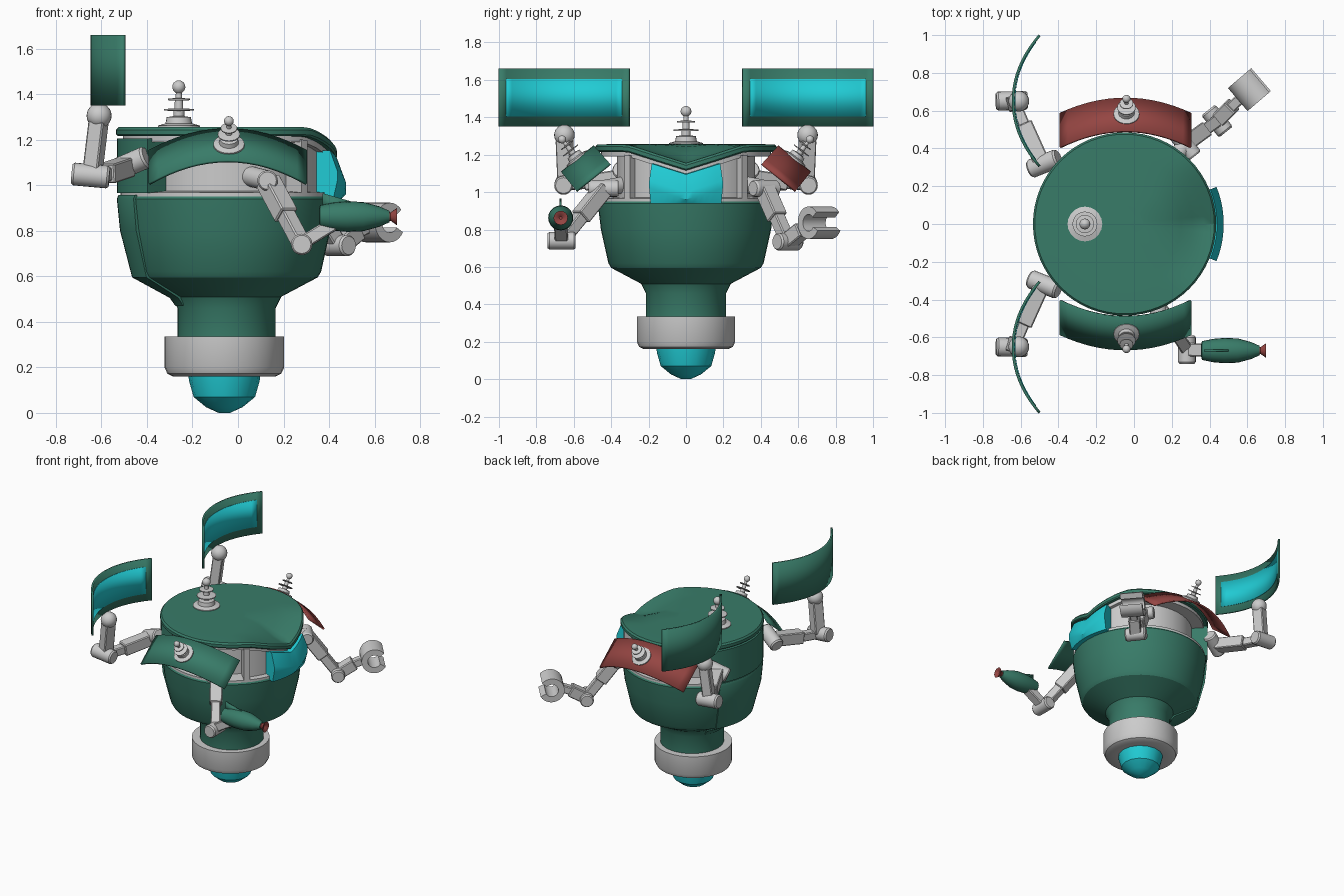
import bpy, bmesh, math
from mathutils import Vector, Matrix

if "Cube" in bpy.data.objects:
    bpy.data.objects.remove(bpy.data.objects["Cube"])

def material(name, col):
    m = bpy.data.materials.new(name)
    m.diffuse_color = (*col, 1)
    m.use_nodes = True
    m.node_tree.nodes["Principled BSDF"].inputs["Base Color"].default_value = m.diffuse_color
    return m

GREEN = material("green", (0.04, 0.2, 0.14))
CYAN = material("cyan", (0.015, 0.6, 0.66))
RED = material("red", (0.3, 0.06, 0.055))
CX = -0.05  # body axis

def finish(name, bm, mat=None, matrix=None):
    bmesh.ops.recalc_face_normals(bm, faces=bm.faces)
    me = bpy.data.meshes.new(name)
    bm.to_mesh(me)
    bm.free()
    if mat:
        me.materials.append(mat)
    ob = bpy.data.objects.new(name, me)
    bpy.context.collection.objects.link(ob)
    if matrix:
        ob.matrix_world = matrix
    return ob

def skin(bm, rows, wrap_rows, wrap_cols):
    """Quads between rows of vertices."""
    n, k = len(rows), len(rows[0])
    for i in range(n if wrap_rows else n - 1):
        for j in range(k if wrap_cols else k - 1):
            a, b = rows[i], rows[(i + 1) % n]
            bm.faces.new((a[j], a[(j + 1) % k], b[(j + 1) % k], b[j]))

def lathe(name, prof, mat=None, segs=32, cx=CX, cap=True, shape=None, matrix=None):
    bm = bmesh.new()
    rows = []
    for r, z in prof:
        ring = []
        for i in range(segs):
            a = math.tau * i / segs
            v = Vector((cx + r * math.cos(a), r * math.sin(a), z))
            ring.append(bm.verts.new(shape(v) if shape else v))
        rows.append(ring)
    skin(bm, rows, False, True)
    if cap:
        bm.faces.new(rows[0])
        bm.faces.new(rows[-1])
    return finish(name, bm, mat, matrix)

def sector(name, prof, a0, a1, mat=None, segs=12, shape=None, cx=CX, matrix=None):
    """Closed (r, z) profile swept through part of a turn, ends capped."""
    bm = bmesh.new()
    rows = []
    for i in range(segs + 1):
        a = math.radians(a0 + (a1 - a0) * i / segs)
        pts = [Vector((cx + r * math.cos(a), r * math.sin(a), z)) for r, z in prof]
        rows.append([bm.verts.new(shape(p) if shape else p) for p in pts])
    skin(bm, rows, False, True)
    bm.faces.new(rows[0])
    bm.faces.new(rows[-1])
    return finish(name, bm, mat, matrix)

def sheet(name, fn, n, mat, thick):
    """Strip between two edge curves, thickened."""
    bm = bmesh.new()
    rows = [[bm.verts.new(p) for p in fn(-1 + 2 * i / n)] for i in range(n + 1)]
    skin(bm, rows, False, False)
    ob = finish(name, bm, mat)
    mod = ob.modifiers.new("thickness", 'SOLIDIFY')
    mod.thickness = thick
    mod.offset = 0
    return ob

def along(a, b):
    a, b = Vector(a), Vector(b)
    q = (b - a).to_track_quat('Z', 'Y')
    return Matrix.Translation((a + b) / 2) @ q.to_matrix().to_4x4(), (b - a).length

def bar(name, a, b, w, d):
    m, l = along(a, b)
    bm = bmesh.new()
    bmesh.ops.create_cube(bm, size=1, matrix=Matrix.Diagonal((w, d, l, 1)))
    bmesh.ops.bevel(bm, geom=bm.edges[:], offset=0.006, segments=1, affect='EDGES')
    return finish(name, bm, None, m)

def rod(name, a, b, r):
    m, l = along(a, b)
    return lathe(name, [(r * .85, -l / 2), (r, -l / 2 + .01), (r, l / 2 - .01), (r * .85, l / 2)],
                 segs=20, cx=0, matrix=m)

def dip(v):
    """V-shaped notch pressed into the front of the lid line."""
    if v.z > 1.05:
        t = min(1, max(0, (v.x - 0.1) / 0.3))
        v.z -= 0.1 * max(0, 1 - abs(v.y) / 0.32) * t * t * (3 - 2 * t)
    return v

# Lower body, collar and thruster
lathe("lower_body", [(0.215, 0.32), (0.215, 0.46), (0.24, 0.51), (0.4, 0.595), (0.415, 0.62),
                     (0.455, 0.8), (0.472, 0.94), (0.462, 0.955)], GREEN, 48)
sector("back_shell", [(0.225, 0.47), (0.25, 0.505), (0.415, 0.595), (0.468, 0.8), (0.482, 0.94),
                      (0.475, 0.957), (0.40, 0.957), (0.2, 0.5)], 148, 212, GREEN)
lathe("collar", [(0.16, 0.16), (0.225, 0.16), (0.25, 0.172), (0.263, 0.2), (0.263, 0.335), (0.21, 0.335)], cx=-0.06)
lathe("thruster", [(0.16, 0.18), (0.155, 0.14), (0.135, 0.07), (0.08, 0.025), (0.025, 0.0)], CYAN, 16, -0.06)

# Head: core, floor, lid, visor and posts
lathe("head_core", [(0.37, 0.94), (0.37, 1.21)], cap=False, shape=dip, segs=48)
lathe("head_floor", [(0.45, 0.94), (0.465, 0.95), (0.465, 0.967), (0.36, 0.975)], segs=48)
lathe("lid_seal", [(0.34, 1.19), (0.455, 1.19), (0.455, 1.22), (0.34, 1.22)], cap=False, shape=dip, segs=48)
lathe("lid", [(0.1, 1.215), (0.25, 1.215), (0.4, 1.215), (0.478, 1.215), (0.485, 1.222), (0.485, 1.243),
              (0.475, 1.255), (0.42, 1.256), (0.36, 1.256), (0.3, 1.256), (0.22, 1.256), (0.1, 1.256)],
      GREEN, 64, shape=dip)
sector("head_back", [(0.36, 0.965), (0.482, 0.965), (0.482, 1.205), (0.36, 1.205)], 136, 224, GREEN, 16)
sector("visor", [(0.4, 0.94), (0.505, 0.94), (0.525, 1.06), (0.525, 1.1), (0.49, 1.195), (0.4, 1.195)],
       -22, 22, CYAN, 12, dip)
for s, tag in ((-1, "right"), (1, "left")):
    sector(f"visor_post_{tag}", [(0.36, 0.96), (0.425, 0.96), (0.425, 1.2), (0.36, 1.2)],
           s * 22, s * 40, shape=dip)
    sector(f"window_frame_{tag}", [(0.36, 0.96), (0.465, 0.96), (0.465, 1.2), (0.36, 1.2)],
           s * 40, s * 45, shape=dip, segs=2)

# Antennas: one on the lid, one on each side flap
def antenna(name, base, direction, k):
    prof = [(0.095, -0.01), (0.095, 0.012), (0.06, 0.022), (0.055, 0.05), (0.025, 0.055), (0.025, 0.078),
            (0.068, 0.08), (0.068, 0.087), (0.02, 0.09), (0.018, 0.125), (0.05, 0.127), (0.05, 0.134),
            (0.015, 0.137), (0.013, 0.165)]
    prof += [(0.03 * math.sin(t), 0.187 - 0.03 * math.cos(t)) for t in (0.5, 0.95, 1.4, 1.85, 2.3, 2.8, 3.05)]
    q = Vector(direction).to_track_quat('Z', 'Y').to_matrix().to_4x4()
    lathe(name, prof, None, 20, 0, matrix=Matrix.Translation(base) @ q @ Matrix.Scale(k, 4))

antenna("lid_antenna", (-0.26, 0, 1.25), (0, 0, 1), 0.97)

for s, tag, mat in ((-1, "right", GREEN), (1, "left", RED)):
    # Arched side flap
    sheet(f"side_flap_{tag}", lambda u: [(-0.045 + 0.345 * u, s * (0.49 - 0.085 * u * u), 1.245 - 0.095 * u * u),
          (-0.045 + 0.345 * u, s * (0.665 - 0.08 * u * u), 1.105 - 0.1 * u * u)], 16, mat, 0.012)
    antenna(f"flap_antenna_{tag}", (-0.04, s * 0.58, 1.175), (0, s * 0.61, 0.79), 0.72)

    # Rear arm
    rod(f"rear_shoulder_{tag}", (-0.40, s * 0.35, 1.125), (-0.55, s * 0.29, 1.06), 0.05)
    bar(f"rear_upper_arm_{tag}", (-0.49, s * 0.33, 1.08), (-0.58, s * 0.53, 1.05), 0.085, 0.085)
    bar(f"rear_arm_link_{tag}", (-0.57, s * 0.5, 1.05), (-0.63, s * 0.64, 1.04), 0.06, 0.06)
    rod(f"rear_elbow_{tag}", (-0.73, s * 0.65, 1.05), (-0.565, s * 0.655, 1.035), 0.05)
    bar(f"rear_forearm_{tag}", (-0.64, s * 0.64, 1.05), (-0.612, s * 0.65, 1.28), 0.08, 0.07)
    bm = bmesh.new()
    bmesh.ops.create_uvsphere(bm, u_segments=20, v_segments=12, radius=0.055)
    finish(f"rear_wrist_{tag}", bm, None, Matrix.Translation((-0.61, s * 0.65, 1.305)))

    # Curved panel with an inset screen on its inner face
    def arc(u, off=0):
        return -0.64 + 0.14 * abs(u) ** 2.1 + off, s * (0.652 + 0.347 * u)
    sheet(f"panel_{tag}", lambda u: [(*arc(u), z) for z in (1.35, 1.66)], 20, GREEN, 0.014)
    sheet(f"panel_screen_{tag}", lambda u: [(*arc(u * 0.895, 0.01), z) for z in (1.405, 1.605)], 20, CYAN, 0.004)

    # Front arm: shoulder, two-stage upper arm, elbow
    if s < 0:
        sh, el, ax = Vector((0.13, -0.44, 1.02)), Vector((0.28, -0.665, 0.74)), Vector((0, 1, 0))
        root = Vector((0.05, -0.33, 1.04))
    else:
        sh, el, ax = Vector((0.27, 0.42, 1.02)), Vector((0.44, 0.545, 0.735)), Vector((-0.62, 0.78, 0))
        root = Vector((0.2, 0.32, 1.04))
    rod(f"front_shoulder_mount_{tag}", root, sh, 0.045)
    rod(f"front_shoulder_{tag}", sh - ax * 0.08, sh + ax * 0.08, 0.045)
    bar(f"front_upper_arm_{tag}", sh, sh.lerp(el, 0.55), 0.085, 0.085)
    bar(f"front_arm_link_{tag}", sh.lerp(el, 0.5), el, 0.065, 0.065)
    rod(f"front_elbow_{tag}", el - ax * 0.075, el + ax * 0.075, 0.047)

# Right hand: blaster pod with nozzle and fin
bar("blaster_mount", (0.28, -0.665, 0.745), (0.42, -0.67, 0.83), 0.07, 0.06)
turn = Matrix.Translation((0, -0.67, 0.862)) @ Matrix.Rotation(math.pi / 2, 4, 'Y')
lathe("blaster", [(0.03, 0.355), (0.05, 0.36), (0.062, 0.42), (0.067, 0.48), (0.064, 0.55), (0.045, 0.62),
                  (0.025, 0.665)], GREEN, 20, 0, matrix=turn)
lathe("blaster_nozzle", [(0.025, 0.655), (0.018, 0.67), (0.038, 0.698), (0.025, 0.695), (0.008, 0.68)],
      RED, 16, 0, matrix=turn)
sheet("blaster_fin", lambda u: [(0.44 + 0.07 * u, -0.67, 0.9), (0.44 + 0.07 * u, -0.67, 0.945 - 0.02 * u)],
      2, GREEN, 0.01)

# Left hand: open C-shaped clamp
bar("clamp_forearm", (0.44, 0.545, 0.735), (0.52, 0.625, 0.80), 0.08, 0.08)
bar("clamp_wrist", (0.50, 0.605, 0.785), (0.575, 0.675, 0.825), 0.055, 0.055)
z = Vector((0.65, -0.76, 0)).normalized()
x = Vector((0.76, 0.65, 0.1)).normalized()
x = (x - z * x.dot(z)).normalized()
frame = Matrix((x, z.cross(x), z)).transposed().to_4x4()
sector("clamp", [(0.045, -0.08), (0.087, -0.08), (0.087, 0.08), (0.045, 0.08)], 35, 325, None, 24, cx=0,
       matrix=Matrix.Translation((0.615, 0.715, 0.836)) @ frame)

# Smooth shading with sharp edges kept
bpy.ops.object.select_all(action='SELECT')
bpy.context.view_layer.objects.active = bpy.context.scene.objects[0]
bpy.ops.object.shade_smooth_by_angle(angle=math.radians(30))
